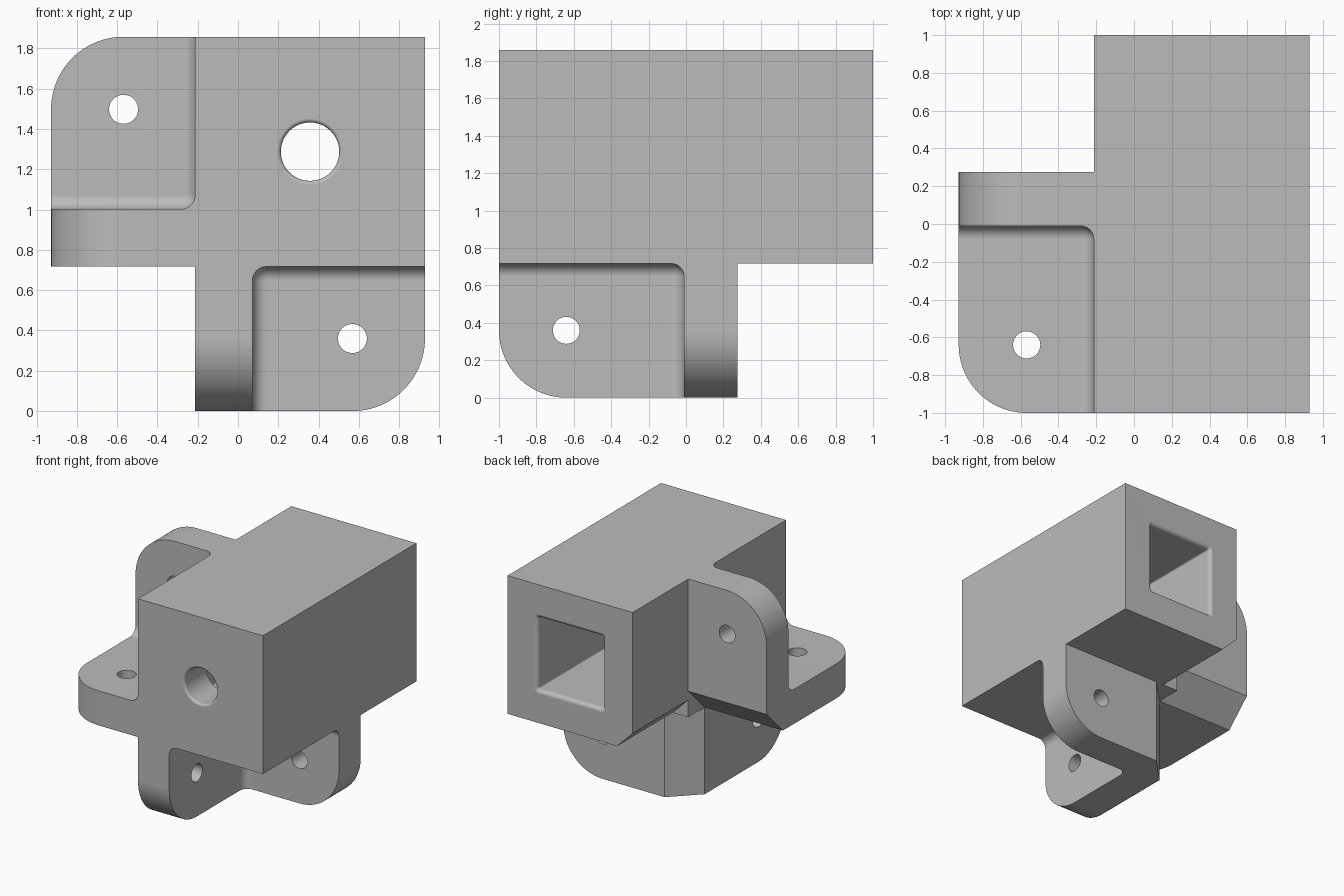
import bpy, bmesh, math
from mathutils import Vector

cube = bpy.data.objects.get("Cube")
if cube:
    bpy.data.objects.remove(cube, do_unlink=True)

# Shared dimensions
HX, HY, TOP = 0.928, 1.0, 1.858          # outer extents
WX, WY, WZ = -0.213, 0.275, 0.717        # corner where the three plates meet
T = 0.285                                # plate thickness
R, HOLE = 0.36, 0.072                    # plate corner radius, screw hole radius
FAR = 1.5


def make_object(name, bm):
    bmesh.ops.recalc_face_normals(bm, faces=bm.faces)
    mesh = bpy.data.meshes.new(name)
    bm.to_mesh(mesh)
    bm.free()
    obj = bpy.data.objects.new(name, mesh)
    bpy.context.collection.objects.link(obj)
    return obj


def box(name, lo, hi, bevel=0):
    bm = bmesh.new()
    bmesh.ops.create_cube(bm, size=1)
    lo, hi = Vector(lo), Vector(hi)
    for v in bm.verts:
        v.co = (lo + hi) / 2 + v.co * (hi - lo)
    if bevel:
        bmesh.ops.bevel(bm, geom=bm.edges[:], offset=bevel, segments=10,
                        profile=0.5, affect='EDGES')
    return make_object(name, bm)


def loft(name, axis, rings):
    """Closed solid through (position along axis, 2D points) rings."""
    bm = bmesh.new()
    others = [i for i in range(3) if i != axis]
    loops = []
    for pos, pts in rings:
        loop = []
        for p in pts:
            co = Vector((0, 0, 0))
            co[axis], co[others[0]], co[others[1]] = pos, p[0], p[1]
            loop.append(bm.verts.new(co))
        loops.append(loop)
    for a, b in zip(loops, loops[1:]):
        for i in range(len(a)):
            j = (i + 1) % len(a)
            bm.faces.new((a[i], a[j], b[j], b[i]))
    bm.faces.new(loops[0])
    bm.faces.new(loops[-1])
    return make_object(name, bm)


def prism(name, axis, pts, lo, hi):
    return loft(name, axis, [(lo, pts), (hi, pts)])


def from_corner(corner, signs, pts):
    return [(corner[0] + signs[0] * u, corner[1] + signs[1] * v) for u, v in pts]


def round_corner(name, axis, corner, signs, lo, hi):
    """Cutters for a rounded plate corner and its concentric screw hole."""
    e, n = 0.05, 24
    arc = [(R - R * math.sin(math.pi / 2 * i / n), R - R * math.cos(math.pi / 2 * i / n))
           for i in range(n + 1)]
    pts = [(-e, -e), (R, -e)] + arc + [(-e, R)]
    hole = [(R + HOLE * math.cos(math.tau * i / 48), R + HOLE * math.sin(math.tau * i / 48))
            for i in range(48)]
    return [prism(name + "_corner", axis, from_corner(corner, signs, pts), lo, hi),
            prism(name + "_hole", axis, from_corner(corner, signs, hole), lo, hi)]


def chamfer(name, axis, corner, signs, c, lo, hi):
    e = 0.05
    pts = [(-e, -e), (c + e, -e), (-e, c + e)]
    return prism(name, axis, from_corner(corner, signs, pts), lo, hi)


def socket(name, core, r, fillet, mouth, inner):
    """Opening along y with a rounded rim at the mouth."""
    cx, cz = (WX + HX) / 2, (WZ + TOP) / 2
    out = 1 if mouth > inner else -1

    def ring(radius):
        pts = []
        for q, (sx, sz) in enumerate([(1, 1), (-1, 1), (-1, -1), (1, -1)]):
            for k in range(12 if core == 0 else 13):
                a = math.pi / 2 * (q + k / 12)
                pts.append((cx + sx * core + radius * math.cos(a),
                            cz + sz * core + radius * math.sin(a)))
        return pts

    rings = [(inner, ring(r))]
    for i in range(7):
        t = math.pi / 2 * i / 6
        rings.append((mouth - out * fillet * (1 - math.sin(t)),
                      ring(r + fillet * (1 - math.cos(t)))))
    rings.append((mouth + out * 0.1, ring(r + fillet)))
    return loft(name, 1, rings)


# Solid block
body = box("corner_bracket", (-HX, -HY, 0), (HX, HY, TOP))

# Clearances that leave the long housing and four plates
cutters = [
    box("back_side_clearance", (-FAR, WY, -FAR), (WX, FAR, 3)),
    box("back_lower_clearance", (-FAR, WY, -FAR), (FAR, FAR, WZ)),
    box("lower_side_clearance", (-FAR, -FAR, -FAR), (WX, FAR, WZ)),
    box("upper_pocket", (-FAR, -FAR, WZ + T), (WX, WY - T, 3), 0.07),
    box("lower_pocket", (WX + T, -FAR, -FAR), (FAR, WY - T, WZ), 0.07),
]

# Rounded plate ends with screw holes
cutters += round_corner("flat_plate", 2, (-HX, -HY), (1, 1), WZ - 0.1, WZ + T + 0.1)
cutters += round_corner("upright_plate", 1, (-HX, TOP), (1, -1), WY - T - 0.1, WY + 0.1)
cutters += round_corner("lower_side_plate", 0, (-HY, 0), (1, 1), WX - 0.1, WX + T + 0.1)
cutters += round_corner("lower_back_plate", 1, (HX, 0), (-1, 1), WY - T - 0.1, WY + 0.1)

# Chamfers on the outer back edges
cutters += [
    chamfer("plate_chamfer", 0, (WY, WZ), (-1, 1), 0.215, -FAR, WX),
    chamfer("lower_chamfer", 2, (WX, WY), (1, -1), 0.215, -0.1, WZ),
    chamfer("housing_chamfer", 1, (WX, WZ), (1, 1), 0.143, WY, FAR),
]

# Square socket from the back and round hole in the front
cutters.append(socket("square_socket", 0.285, 0.012, 0.033, HY, -HY + T))
cutters.append(socket("front_hole", 0, 0.145, 0.02, -HY, -HY + T + 0.1))

# Material
grey = bpy.data.materials.new("plain_grey")
grey.use_nodes = True
colour = (0.5, 0.5, 0.5, 1)
grey.diffuse_color = colour
grey.node_tree.nodes["Principled BSDF"].inputs["Base Color"].default_value = colour
body.data.materials.append(grey)

# Carve the block
bpy.ops.object.select_all(action='DESELECT')
bpy.context.view_layer.objects.active = body
body.select_set(True)
for cutter in cutters:
    cutter.hide_render = True
    mod = body.modifiers.new(cutter.name, 'BOOLEAN')
    mod.operation, mod.solver, mod.object = 'DIFFERENCE', 'EXACT', cutter
    bpy.ops.object.modifier_apply(modifier=mod.name)
    bpy.data.objects.remove(cutter, do_unlink=True)

# Smooth the curves and keep the flats flat
bpy.ops.object.shade_smooth_by_angle(angle=math.radians(30))
weighted = body.modifiers.new("weighted_normals", 'WEIGHTED_NORMAL')
weighted.keep_sharp = True
